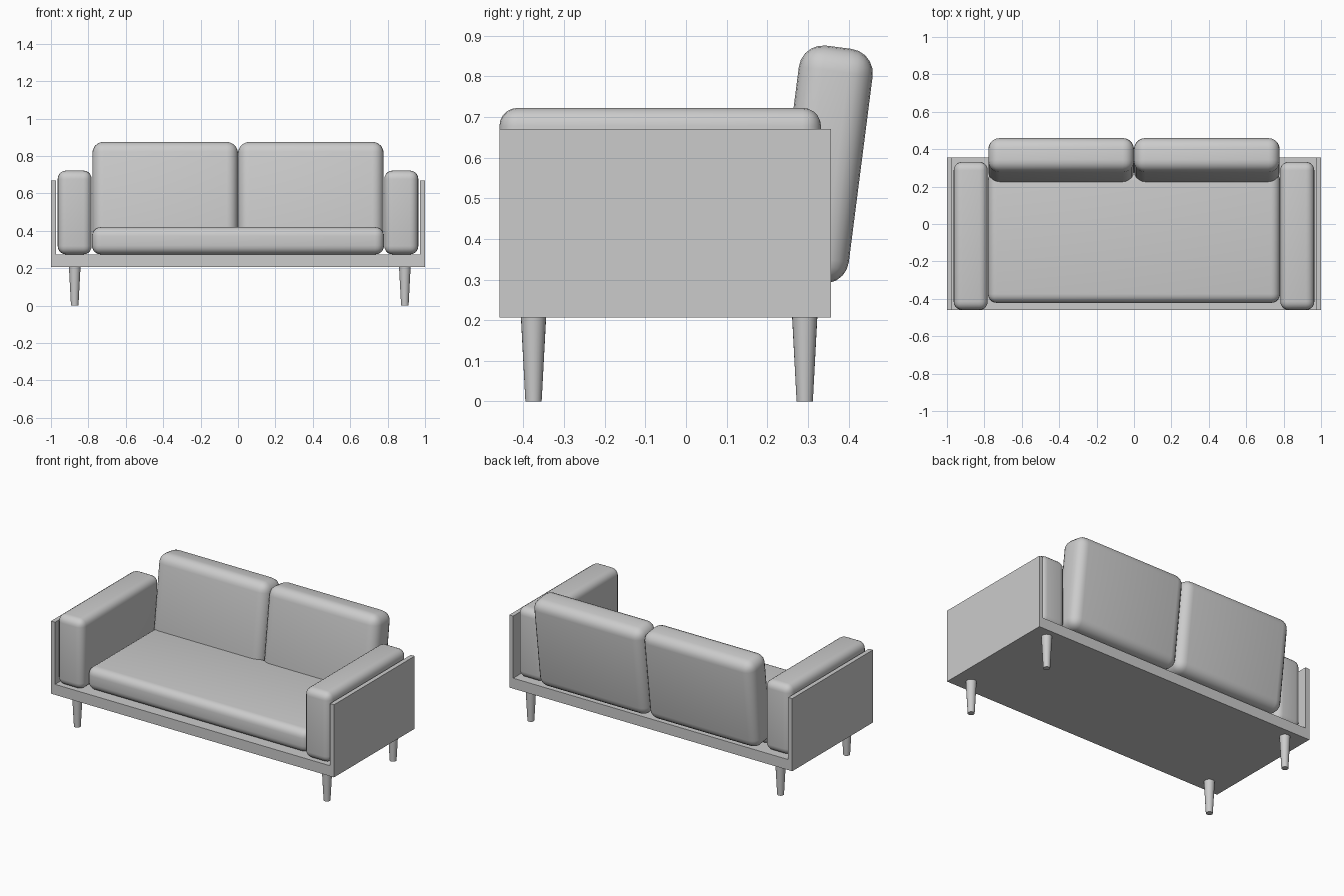
import bpy, bmesh, math
from mathutils import Vector

if "Cube" in bpy.data.objects:
    bpy.data.objects.remove(bpy.data.objects["Cube"])


def box(name, lo, hi, radius=0.0, segments=5, tilt=0.0):
    """Box from corner to corner, optionally rounded and tilted about x."""
    lo, hi = Vector(lo), Vector(hi)
    size = hi - lo
    mesh = bpy.data.meshes.new(name)
    bm = bmesh.new()
    bmesh.ops.create_cube(bm, size=1)
    bmesh.ops.scale(bm, vec=size, verts=bm.verts)
    if radius:
        bmesh.ops.bevel(bm, geom=bm.edges[:], offset=radius, segments=segments,
                        profile=0.5, affect='EDGES')
    bm.to_mesh(mesh)
    bm.free()
    ob = bpy.data.objects.new(name, mesh)
    bpy.context.collection.objects.link(ob)
    ob.location = (lo + hi) / 2
    ob.rotation_euler.x = tilt
    if radius:
        smooth(ob)
    return ob


def smooth(ob):
    bpy.ops.object.select_all(action='DESELECT')
    ob.select_set(True)
    bpy.context.view_layer.objects.active = ob
    bpy.ops.object.shade_smooth_by_angle(angle=math.radians(40))


FRONT, BACK = -0.459, 0.356

# Base board
box("base_board", (-0.972, FRONT, 0.206), (0.972, BACK, 0.273))

# Seat cushion
box("seat_cushion", (-0.781, -0.422, 0.274), (0.781, 0.28, 0.42), 0.048)

for side, s in (("left", -1), ("right", 1)):
    # Outer side panel
    xs = sorted((s * 0.972, s * 1.0))
    box(side + "_side_panel", (xs[0], FRONT, 0.206), (xs[1], BACK, 0.67))

    # Padded arm
    xs = sorted((s * 0.782, s * 0.964))
    box(side + "_arm_cushion", (xs[0], FRONT, 0.274), (xs[1], 0.332, 0.722), 0.045)

    # Leaning back cushion
    xs = sorted((0, s * 0.779))
    box(side + "_back_cushion", (xs[0], 0.339 - 0.0915, 0.583 - 0.2905),
        (xs[1], 0.339 + 0.0915, 0.583 + 0.2905), 0.06, tilt=math.radians(-7.3))

    # Tapered legs
    leg_x = -0.873 if s < 0 else 0.892
    for end, y in (("front", -0.375), ("back", 0.292)):
        bpy.ops.mesh.primitive_cone_add(vertices=24, radius1=0.02, radius2=0.031,
                                        depth=0.207, location=(leg_x, y, 0.1035))
        leg = bpy.context.object
        leg.name = f"{end}_{side}_leg"
        smooth(leg)
